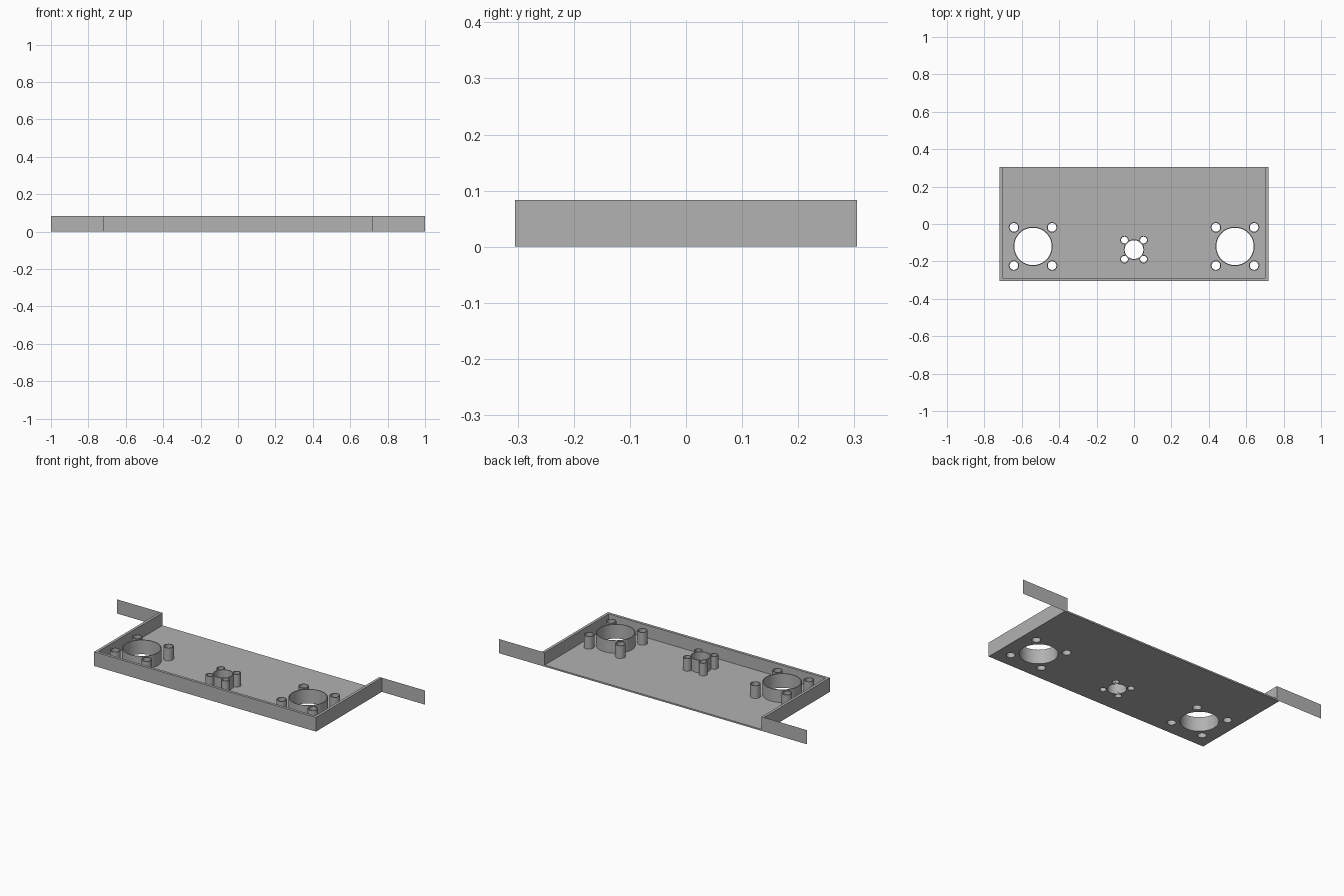
import bpy, bmesh
from math import cos, sin, tau, radians

if "Cube" in bpy.data.objects:
    bpy.data.objects.remove(bpy.data.objects["Cube"])

grey = bpy.data.materials.new("plain_grey")
grey.use_nodes = True
grey.diffuse_color = (0.445, 0.445, 0.445, 1)
grey.node_tree.nodes["Principled BSDF"].inputs["Base Color"].default_value = grey.diffuse_color

W, D, H = 0.72, 0.305, 0.083     # tray half width, half depth, height
WALL, FLOOR = 0.016, 0.009       # wall and floor thickness
RIM = 0.005                      # tube wall thickness


def circle(cx, cy, r, n=48):
    return [(cx + r * cos(tau * i / n), cy + r * sin(tau * i / n)) for i in range(n)]


def add_mesh(name, mesh):
    mesh.materials.clear()
    mesh.materials.append(grey)
    obj = bpy.data.objects.new(name, mesh)
    bpy.context.collection.objects.link(obj)
    return obj


def extrude_outline(name, loops, z0, z1):
    """Fill an outline (further loops are holes) and extrude it from z0 to z1."""
    curve = bpy.data.curves.new(name, "CURVE")
    curve.dimensions = "2D"
    curve.fill_mode = "BOTH"
    curve.extrude = (z1 - z0) / 2
    for loop in loops:
        spline = curve.splines.new("POLY")
        spline.points.add(len(loop) - 1)
        for point, (x, y) in zip(spline.points, loop):
            point.co = (x, y, 0, 1)
        spline.use_cyclic_u = True
    temp = bpy.data.objects.new(name + "_outline", curve)
    bpy.context.collection.objects.link(temp)
    graph = bpy.context.evaluated_depsgraph_get()
    mesh = bpy.data.meshes.new_from_object(temp.evaluated_get(graph))
    bpy.data.objects.remove(temp)
    bpy.data.curves.remove(curve)
    # Weld caps to sides and lift into place
    bm = bmesh.new()
    bm.from_mesh(mesh)
    bmesh.ops.remove_doubles(bm, verts=bm.verts, dist=0.00001)
    bmesh.ops.recalc_face_normals(bm, faces=bm.faces)
    bmesh.ops.translate(bm, verts=bm.verts, vec=(0, 0, (z0 + z1) / 2))
    bm.to_mesh(mesh)
    bm.free()
    mesh.shade_smooth()
    mesh.set_sharp_from_angle(angle=radians(30))
    return add_mesh(name, mesh)


# Tube groups: a large tube with four posts around it
groups = [
    ("right_mount", -0.54, -0.12, 0.1, 0.102, 0.023),
    ("left_mount", 0.54, -0.12, 0.1, 0.102, 0.023),
    ("centre_mount", 0, -0.137, 0.05, 0.051, 0.018),
]
tubes = []
for name, cx, cy, r, offset, post_r in groups:
    tubes.append((name + "_ring", cx, cy, r))
    for i, (sx, sy) in enumerate([(-1, -1), (1, -1), (1, 1), (-1, 1)]):
        tubes.append((f"{name}_post_{i + 1}", cx + sx * offset, cy + sy * offset, post_r))

for name, x, y, r in tubes:
    extrude_outline(name, [circle(x, y, r + RIM), circle(x, y, r)], FLOOR, H)

# Floor with a hole under every tube
inner, front = W - WALL, -D + WALL
floor = [(-inner, front), (inner, front), (inner, D), (-inner, D)]
extrude_outline("floor", [floor] + [circle(x, y, r) for _, x, y, r in tubes], 0, FLOOR)

# Side and front walls, open at the back
walls = [(-W, -D), (W, -D), (W, D), (inner, D),
         (inner, front), (-inner, front), (-inner, D), (-W, D)]
extrude_outline("walls", [walls], 0, H)

# Thin side flaps along the back edge
for name, side in (("left_flap", 1), ("right_flap", -1)):
    flap = bpy.data.meshes.new(name)
    xs = sorted((side * W, side))
    flap.from_pydata([(xs[0], D, 0), (xs[1], D, 0), (xs[1], D, H), (xs[0], D, H)],
                     [], [(0, 1, 2, 3)])
    add_mesh(name, flap)
